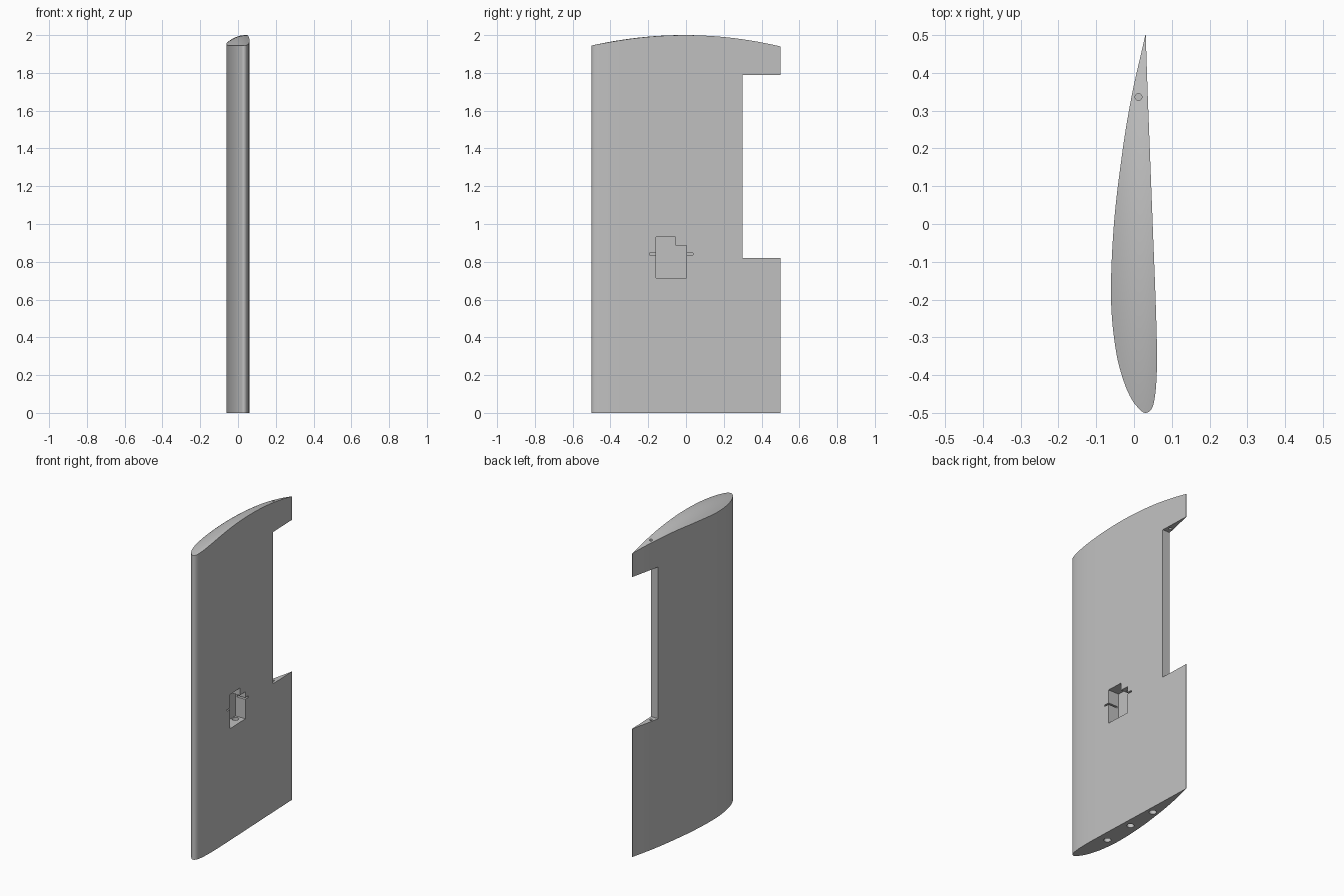
import bpy, bmesh, math
from mathutils import Matrix

cube = bpy.data.objects.get("Cube")
if cube:
    bpy.data.objects.remove(cube, do_unlink=True)

grey = bpy.data.materials.new("light_grey")
grey.use_nodes = True
colour = (0.53, 0.53, 0.53, 1)
grey.diffuse_color = colour
grey.node_tree.nodes["Principled BSDF"].inputs["Base Color"].default_value = colour

# Section: distance along the chord, rounded side, flat side
SECTION = [(0, 0, 0), (.01, .016, -.0156), (.03, .033, -.0226), (.08, .0564, -.0285),
           (.16, .0776, -.0303), (.3, .0912, -.0266), (.5, .0836, -.0189),
           (.7, .06, -.0112), (.85, .0345, -.0055), (1, .0006, -.0006)]
CHORD_X = 0.0305


def offset(s, side):
    """Smooth interpolation of one side, in the square root of the chord distance."""
    t = math.sqrt(s)
    pts = [(math.sqrt(p[0]), p[side]) for p in SECTION]
    last = len(pts) - 1
    i = max(k for k in range(last) if pts[k][0] <= t)

    def slope(k):
        a, b = pts[max(k - 1, 0)], pts[min(k + 1, last)]
        return (b[1] - a[1]) / (b[0] - a[0])

    (t0, v0), (t1, v1) = pts[i], pts[i + 1]
    h = t1 - t0
    u = (t - t0) / h
    return ((2*u**3 - 3*u**2 + 1) * v0 + (u**3 - 2*u**2 + u) * h * slope(i)
            + (3*u**2 - 2*u**3) * v1 + (u**3 - u**2) * h * slope(i + 1))


def tip_height(x, y):
    """Crowned tip, falling away towards the rounded side."""
    return 2 - 0.23 * (y + 0.01) ** 2 - 4 * (0.04 - x) ** 2


def finish(name, bm):
    bmesh.ops.recalc_face_normals(bm, faces=bm.faces)
    mesh = bpy.data.meshes.new(name)
    bm.to_mesh(mesh)
    bm.free()
    mesh.materials.append(grey)
    ob = bpy.data.objects.new(name, mesh)
    bpy.context.collection.objects.link(ob)
    return ob


# Wing body: a grid of columns from leading to trailing edge
STATIONS, ACROSS = 56, 8
bm = bmesh.new()
top, base = [], []
for i in range(STATIONS + 1):
    s = (i / STATIONS) ** 2
    y = s - 0.5
    near, far = CHORD_X - offset(s, 1), CHORD_X - offset(s, 2)
    xs = [near + (far - near) * j / ACROSS for j in range(ACROSS + 1)]
    if i == 0:
        top.append([bm.verts.new((near, y, tip_height(near, y)))] * (ACROSS + 1))
        base.append([bm.verts.new((near, y, 0))] * 2)
    else:
        top.append([bm.verts.new((x, y, tip_height(x, y))) for x in xs])
        base.append([bm.verts.new((x, y, 0)) for x in (near, far)])


def face(*verts):
    bm.faces.new(list(dict.fromkeys(verts)))


for i in range(STATIONS):
    for j in range(ACROSS):
        face(top[i][j], top[i][j + 1], top[i + 1][j + 1], top[i + 1][j])
    for a, b in ((0, 0), (ACROSS, 1)):
        face(top[i][a], top[i + 1][a], base[i + 1][b], base[i][b])
outline = [c[0] for c in base] + [c[1] for c in reversed(base[1:])]
face(*outline)
face(*top[-1], base[-1][1], base[-1][0])
wing = finish("wing", bm)


def prism(name, outline_yz, x0, x1):
    bm = bmesh.new()
    f = bm.faces.new([bm.verts.new((x0, y, z)) for y, z in outline_yz])
    new = bmesh.ops.extrude_face_region(bm, geom=[f])["geom"]
    bmesh.ops.translate(bm, vec=(x1 - x0, 0, 0),
                        verts=[v for v in new if isinstance(v, bmesh.types.BMVert)])
    return finish(name, bm)


def block(name, y0, y1, z0, z1, x0, x1):
    return prism(name, [(y0, z0), (y1, z0), (y1, z1), (y0, z1)], x0, x1)


def rod(name, x, y, radius, z0, z1):
    bm = bmesh.new()
    bmesh.ops.create_cone(bm, cap_ends=True, segments=24, radius1=radius, radius2=radius,
                          depth=z1 - z0, matrix=Matrix.Translation((x, y, (z0 + z1) / 2)))
    return finish(name, bm)


# Cutters: flap notch, equipment pocket with side slot, hinge hole, spar holes
cutters = [
    block("flap_notch", .3, .6, .82, 1.79, -.2, .2),
    prism("pocket", [(-.16, .713), (.003, .713), (.003, .885), (-.055, .885),
                     (-.055, .932), (-.16, .932)], -.02, .2),
    block("pocket_slot", -.193, .036, .837, .847, -.01, .2),
    rod("hinge_hole", .012, .336, .009, .6, 2.1),
]
for x, y in ((-.003, -.24), (.002, -.03), (.003, .17)):
    cutters.append(rod("spar_hole", x, y, .021, -.1, 1.5))

bpy.context.view_layer.objects.active = wing
for cutter in cutters:
    cutter.hide_render = True
    mod = wing.modifiers.new(cutter.name, "BOOLEAN")
    mod.operation = "DIFFERENCE"
    mod.solver = "EXACT"
    mod.object = cutter
    bpy.ops.object.modifier_apply(modifier=mod.name)
    bpy.data.objects.remove(cutter, do_unlink=True)

# Smooth skin with crisp rims
bpy.ops.object.select_all(action="DESELECT")
wing.select_set(True)
bpy.ops.object.shade_smooth_by_angle(angle=math.radians(30))
